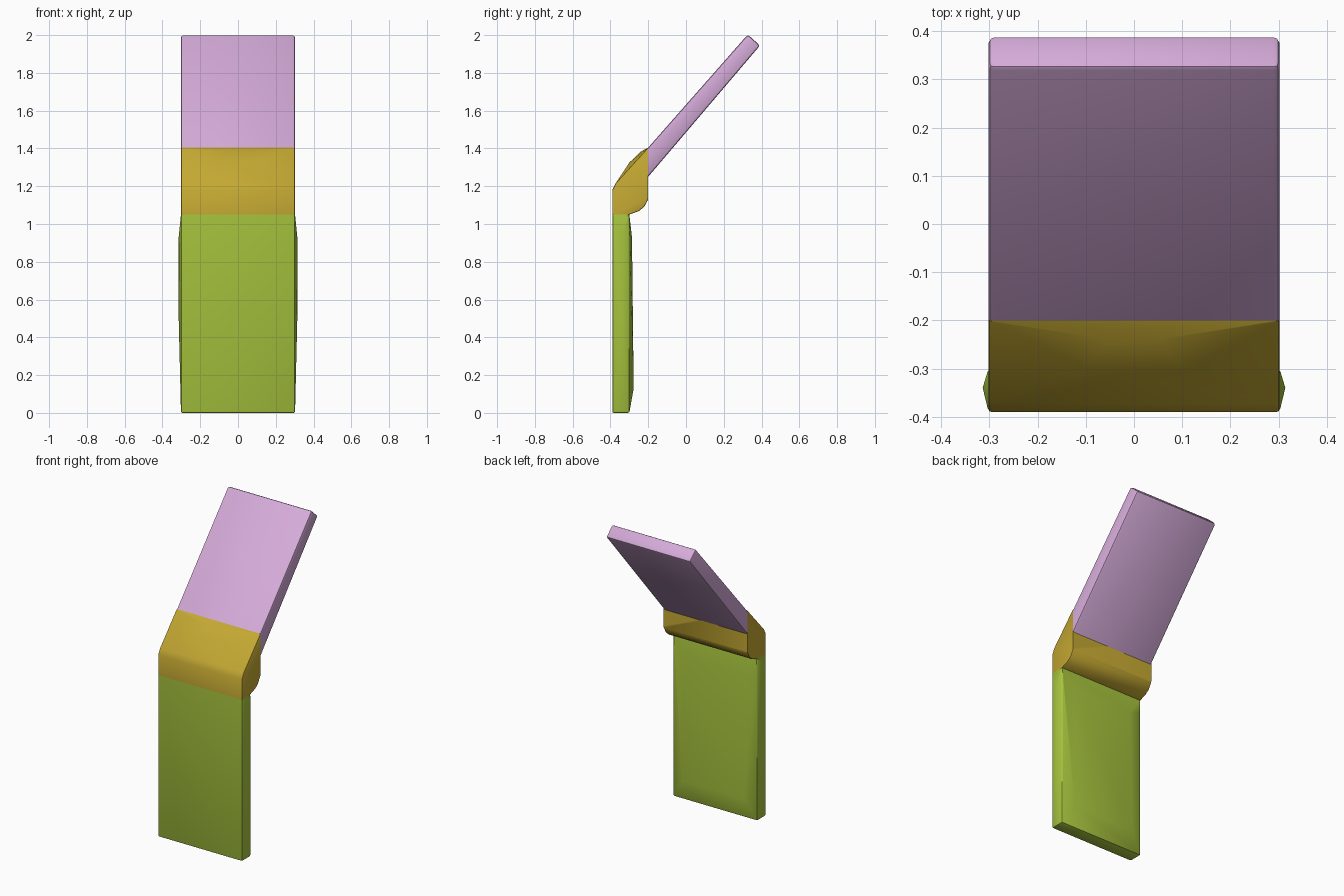
import bpy, bmesh, math

cube = bpy.data.objects.get("Cube")
if cube:
    bpy.data.objects.remove(cube, do_unlink=True)

W = 0.302          # half width shared by all parts
JOINT_Z = 1.05     # leg meets hinge
JOINT_Y = -0.20    # hinge meets upper panel


def material(name, rgb):
    lin = [((c / 255 + 0.055) / 1.055) ** 2.4 for c in rgb] + [1.0]
    m = bpy.data.materials.new(name)
    m.use_nodes = True
    m.diffuse_color = lin
    bsdf = m.node_tree.nodes["Principled BSDF"]
    bsdf.inputs["Base Color"].default_value = lin
    bsdf.inputs["Roughness"].default_value = 0.7
    return m


def on_joint(edge):
    return (all(abs(v.co.z - JOINT_Z) < 1e-4 for v in edge.verts)
            or all(abs(v.co.y - JOINT_Y) < 1e-4 for v in edge.verts))


def hull_part(name, profile, bulges, mat, bevel):
    """Convex slab from a (y, z) profile, with mirrored bulge points (x, y, z)."""
    bm = bmesh.new()
    points = [(W, y, z) for y, z in profile] + bulges
    for x, y, z in points:
        for side in (-1, 1):
            bm.verts.new((side * x, y, z))
    hull = bmesh.ops.convex_hull(bm, input=bm.verts)
    bmesh.ops.delete(bm, geom=[v for v in bm.verts if not v.link_faces], context='VERTS')
    bmesh.ops.dissolve_limit(bm, angle_limit=math.radians(0.5),
                             verts=bm.verts, edges=bm.edges)
    bmesh.ops.recalc_face_normals(bm, faces=bm.faces)
    # soften the outer edges, leaving the joints flush
    sharp = [e for e in bm.edges if len(e.link_faces) == 2
             and e.calc_face_angle() > math.radians(45) and not on_joint(e)]
    bmesh.ops.bevel(bm, geom=sharp, offset=bevel, segments=2, profile=0.5,
                    affect='EDGES', clamp_overlap=True)
    mesh = bpy.data.meshes.new(name)
    bm.to_mesh(mesh)
    bm.free()
    mesh.materials.append(mat)
    ob = bpy.data.objects.new(name, mesh)
    bpy.context.collection.objects.link(ob)
    bpy.ops.object.select_all(action='DESELECT')
    ob.select_set(True)
    bpy.context.view_layer.objects.active = ob
    bpy.ops.object.shade_smooth_by_angle(angle=math.radians(30))
    return ob


green = material("lime_green", (168, 197, 62))
gold = material("mustard_gold", (196, 168, 50))
pink = material("soft_pink", (212, 170, 216))

# upright lower panel, gently swollen on its sides and back
hull_part("lower_panel",
          [(-0.39, 0), (-0.30, 0), (-0.30, JOINT_Z), (-0.39, JOINT_Z)],
          [(0.314, -0.34, 0.50), (0.314, -0.34, 0.93),
           (0.22, -0.277, 0.13), (0.21, -0.286, 0.93)],
          green, 0.008)

# bent hinge block with a rounded back and a crowned front slope
hull_part("hinge_block",
          [(-0.39, JOINT_Z), (-0.39, 1.18), (-0.373, 1.215), (JOINT_Y, 1.405),
           (JOINT_Y, 1.13), (-0.222, 1.09), (-0.25, 1.068), (-0.30, JOINT_Z)],
          [(0.10, -0.30, 1.325), (0.05, -0.24, 1.383)],
          gold, 0.006)

# leaning upper panel
hull_part("upper_panel",
          [(JOINT_Y, 1.405), (0.327, 2.003), (0.392, 1.945), (JOINT_Y, 1.25)],
          [], pink, 0.012)
